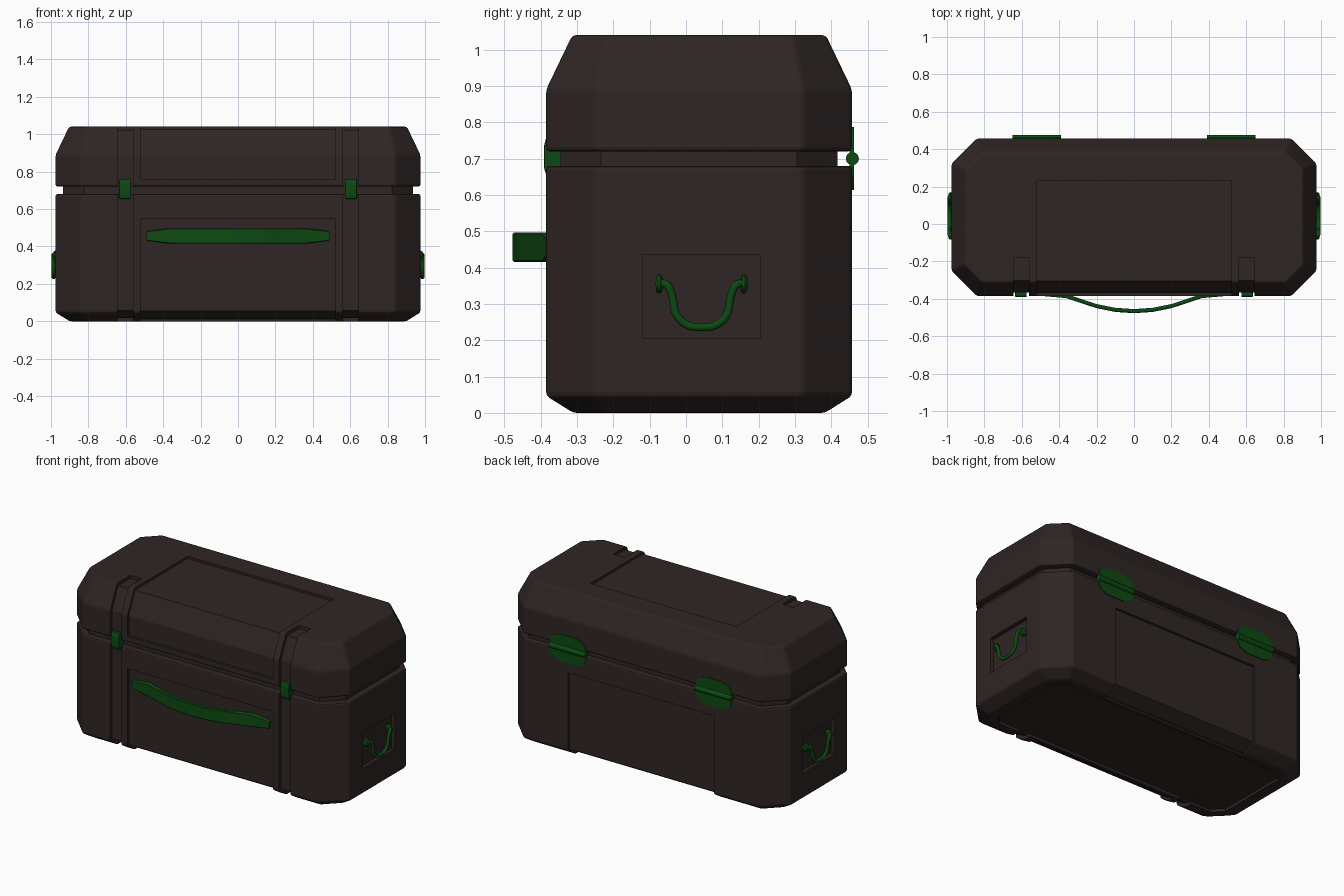
import bpy
import bmesh
import math
from mathutils import Vector

old = bpy.data.objects.get("Cube")
if old:
    bpy.data.objects.remove(old, do_unlink=True)

MID_Y = 0.036  # depth centre of the case


def material(name, rgb):
    m = bpy.data.materials.new(name)
    m.use_nodes = True
    m.diffuse_color = (*rgb, 1)
    bsdf = next(n for n in m.node_tree.nodes if n.type == 'BSDF_PRINCIPLED')
    bsdf.inputs["Base Color"].default_value = (*rgb, 1)
    bsdf.inputs["Roughness"].default_value = 0.7
    return m


BROWN = material("dark brown", (0.028, 0.019, 0.018))
GREEN = material("dark green", (0.004, 0.068, 0.006))


def loft(name, rings, mat, bevel=0.0, segments=2):
    """Skin a closed solid through rings of points."""
    bm = bmesh.new()
    loops = [[bm.verts.new(p) for p in ring] for ring in rings]
    n = len(loops[0])
    for a, b in zip(loops, loops[1:]):
        for i in range(n):
            j = (i + 1) % n
            bm.faces.new((a[i], a[j], b[j], b[i]))
    bm.faces.new(loops[0][::-1])
    bm.faces.new(loops[-1])
    bmesh.ops.recalc_face_normals(bm, faces=bm.faces[:])
    if bevel:
        bmesh.ops.bevel(bm, geom=bm.edges[:], offset=bevel, segments=segments,
                        profile=0.5, affect='EDGES', clamp_overlap=True)
    mesh = bpy.data.meshes.new(name)
    bm.to_mesh(mesh)
    bm.free()
    mesh.materials.append(mat)
    obj = bpy.data.objects.new(name, mesh)
    bpy.context.collection.objects.link(obj)
    return obj


def octagon(inset, z):
    """Case outline moved inwards by inset, at height z."""
    hx, hy, c = 0.975 - inset, 0.421 - inset, 0.135 - inset * 0.586
    pts = [(hx, hy - c), (hx - c, hy), (c - hx, hy), (-hx, hy - c),
           (-hx, c - hy), (c - hx, -hy), (hx - c, -hy), (hx, c - hy)]
    return [(x, y + MID_Y, z) for x, y in pts]


def prism_x(name, profile, x0, x1, mat, bevel=0.0):
    """Extrude a (y, z) profile along x."""
    return loft(name, [[(x, y, z) for y, z in profile] for x in (x0, x1)], mat, bevel)


def rect(y0, y1, z0, z1):
    return [(y0, z0), (y1, z0), (y1, z1), (y0, z1)]


def cut(target, cutter):
    cutter.hide_render = True
    mod = target.modifiers.new("cut", 'BOOLEAN')
    mod.operation = 'DIFFERENCE'
    mod.solver = 'EXACT'
    mod.object = cutter
    bpy.context.view_layer.objects.active = target
    bpy.ops.object.modifier_apply(modifier=mod.name)
    bpy.data.objects.remove(cutter, do_unlink=True)


def smooth(obj):
    bpy.ops.object.select_all(action='DESELECT')
    obj.select_set(True)
    bpy.context.view_layer.objects.active = obj
    bpy.ops.object.shade_smooth_by_angle(angle=math.radians(40))


# Case shells and the recessed core that shows in the seam
base = loft("case_base", [octagon(0.075, 0), octagon(0, 0.047), octagon(0, 0.68)],
            BROWN, 0.01)
lid = loft("case_lid", [octagon(0, 0.72), octagon(0, 0.89), octagon(0.072, 1.04)],
           BROWN, 0.01)
loft("seam_core", [octagon(0.04, 0.66), octagon(0.04, 0.74)], BROWN)

# Recessed panels on front and back of the base, wrapping under the bottom edge
panel = [(-0.5, 0.55), (-0.5, -0.1), (-0.28, -0.1), (-0.28, 0.012),
         (-0.298, 0.012), (-0.37, 0.054), (-0.37, 0.55)]
cut(base, prism_x("cutter", panel, -0.52, 0.52, BROWN))
cut(base, prism_x("cutter", [(2 * MID_Y - y, z) for y, z in panel], -0.52, 0.52, BROWN))
cut(base, loft("cutter", [octagon(0.125, -0.1), octagon(0.125, 0.017)], BROWN))

# Recessed panel over the lid front and top
lid_panel = [(-0.5, 0.76), (-0.37, 0.76), (-0.37, 0.886), (-0.306, 1.025),
             (0.23, 1.025), (0.23, 1.2), (-0.5, 1.2)]
cut(lid, prism_x("cutter", lid_panel, -0.52, 0.52, BROWN))

# Latch channels, side handle pockets, and their fittings
base_channel = [(-0.5, 0.8), (-0.5, -0.1), (-0.18, -0.1), (-0.18, 0.02),
                (-0.296, 0.02), (-0.365, 0.058), (-0.365, 0.8)]
lid_channel = [(-0.5, 0.6), (-0.365, 0.6), (-0.365, 0.884), (-0.303, 1.02),
               (-0.18, 1.02), (-0.18, 1.2), (-0.5, 1.2)]
hinge_half = [(0.13, 0.02), (0.122, 0.05), (0.1, 0.072), (0.06, 0.087)]
hinge_outline = (hinge_half + [(-x, z) for x, z in hinge_half[::-1]]
                 + [(-x, -z) for x, z in hinge_half]
                 + [(x, -z) for x, z in hinge_half[::-1]])


def disc(centre, radius, axis, steps=16):
    """Circle of points facing along axis 'x' or 'y'."""
    ring = []
    for i in range(steps):
        a = 2 * math.pi * i / steps
        u, w = radius * math.cos(a), radius * math.sin(a)
        ring.append(Vector(centre) + (Vector((0, u, w)) if axis == 'x' else Vector((u, 0, w))))
    return ring


for s, side in ((1, "left"), (-1, "right")):
    cut(base, prism_x("cutter", base_channel, s * 0.562, s * 0.643, BROWN))
    cut(lid, prism_x("cutter", lid_channel, s * 0.562, s * 0.643, BROWN))
    cut(base, prism_x("cutter", rect(-0.12, 0.205, 0.205, 0.435),
                      s * 0.95, s * 1.1, BROWN))

    # Front latch
    latch = [(-0.34, 0.655), (-0.385, 0.655), (-0.391, 0.675),
             (-0.391, 0.735), (-0.385, 0.758), (-0.34, 0.758)]
    prism_x(side + "_latch", latch, s * 0.575, s * 0.635, GREEN, 0.003)

    # Back hinge: thin leaf plate with a round barrel
    loft(side + "_hinge_leaf",
         [[(s * 0.52 + x, y, 0.7 + z) for x, z in hinge_outline] for y in (0.45, 0.462)],
         GREEN)
    smooth(loft(side + "_hinge_barrel",
                [disc((s * 0.52 + dx, 0.458, 0.7), 0.018, 'x') for dx in (-0.13, 0.13)],
                GREEN))

    # Side drop handle: bent bar between two round end stops
    half = [(0.122, 0.355), (0.098, 0.354), (0.082, 0.325), (0.068, 0.268), (0.035, 0.24)]
    path = [(-y, z) for y, z in half] + [(0, 0.236)] + half[::-1]
    curve = bpy.data.curves.new(side + "_side_handle", 'CURVE')
    curve.dimensions = '3D'
    curve.bevel_depth = 0.011
    curve.bevel_resolution = 3
    curve.resolution_u = 6
    curve.use_fill_caps = True
    spline = curve.splines.new('BEZIER')
    spline.bezier_points.add(len(path) - 1)
    for p, (y, z) in zip(spline.bezier_points, path):
        p.co = (s * (0.972 if abs(y) > 0.11 else 0.986), y + 0.043, z)
        p.handle_left_type = p.handle_right_type = 'AUTO'
    curve.materials.append(GREEN)
    bar = bpy.data.objects.new(side + "_side_handle", curve)
    bpy.context.collection.objects.link(bar)
    bpy.ops.object.select_all(action='DESELECT')
    bar.select_set(True)
    bpy.context.view_layer.objects.active = bar
    bpy.ops.object.convert(target='MESH')
    smooth(bpy.context.view_layer.objects.active)
    for t, end in ((-1, "front"), (1, "back")):
        stop = [((s * 0.966, 0.043 + t * d, 0.355), r)
                for d, r in ((0.107, 0.017), (0.113, 0.026), (0.12, 0.026), (0.126, 0.019))]
        smooth(loft(side + "_" + end + "_handle_stop",
                    [disc(c, r, 'y') for c, r in stop], GREEN))

# Bowed carry handle on the front
stations = [(0.49, -0.373, 0.021), (0.48, -0.375, 0.026), (0.365, -0.385, 0.041),
            (0.2, -0.439, 0.041), (0.1, -0.459, 0.041)]
stations = ([(-x, y, h) for x, y, h in stations] + [(0, -0.466, 0.041)] + stations[::-1])
carry = loft("carry_handle",
             [[(x, y + dy, 0.456 + k * h) for dy, k in
               ((-0.011, -0.9), (-0.011, 0.9), (-0.007, 1), (0.011, 1), (0.011, -1), (-0.007, -1))]
              for x, y, h in stations], GREEN)
smooth(carry)
